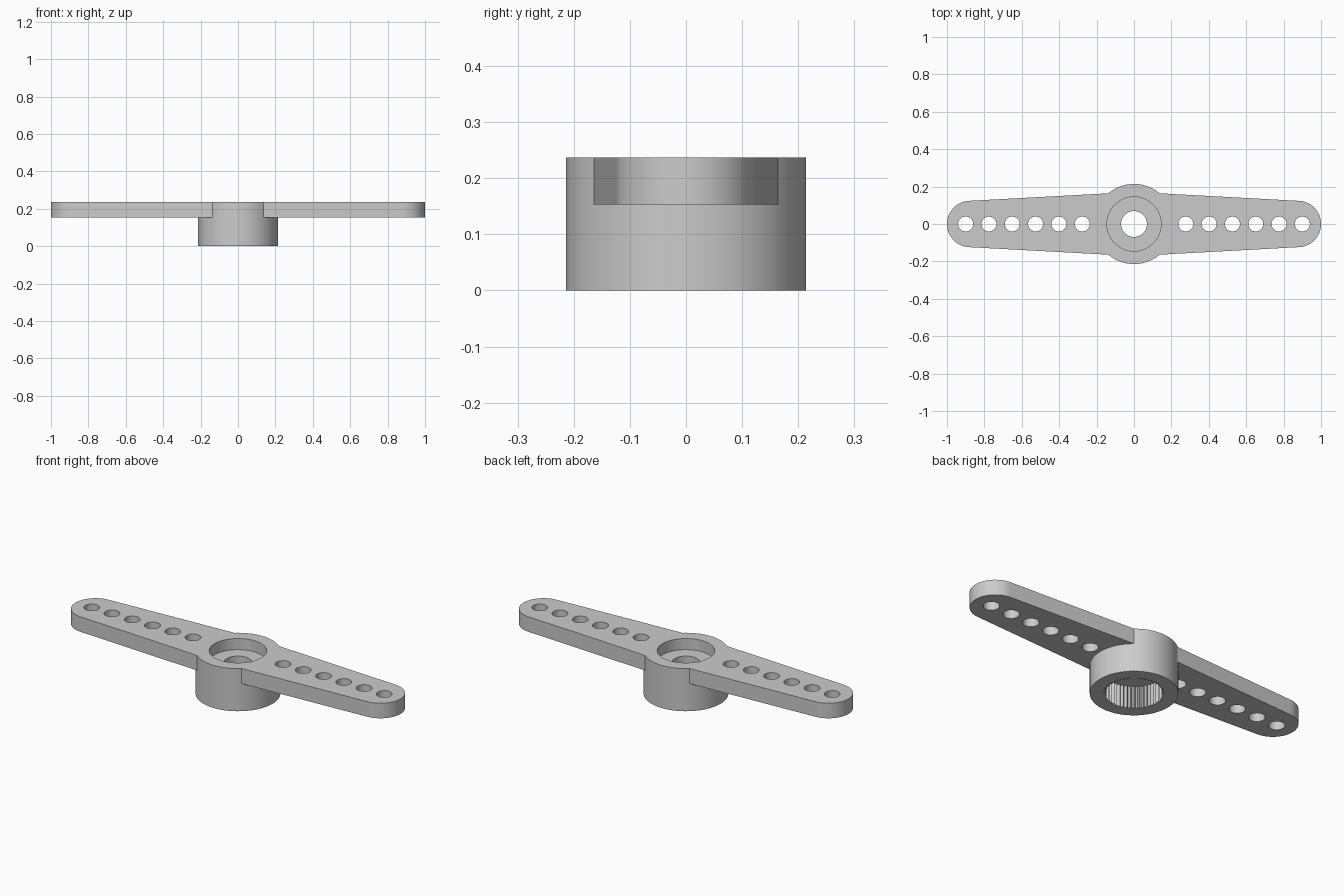
import bpy, bmesh
from math import sin, cos, pi

if "Cube" in bpy.data.objects:
    bpy.data.objects.remove(bpy.data.objects["Cube"])

TOP, ARM_BASE = 0.237, 0.153
HUB_R, TIP_R = 0.214, 0.124


def prism(name, outline, z0, z1):
    """Extrude a closed counter-clockwise outline from z0 to z1."""
    bm = bmesh.new()
    base = bm.faces.new([bm.verts.new((x, y, z0)) for x, y in outline])
    grown = bmesh.ops.extrude_face_region(bm, geom=[base], use_keep_orig=True)
    verts = [g for g in grown["geom"] if isinstance(g, bmesh.types.BMVert)]
    bmesh.ops.translate(bm, vec=(0, 0, z1 - z0), verts=verts)
    bmesh.ops.recalc_face_normals(bm, faces=bm.faces)
    mesh = bpy.data.meshes.new(name)
    bm.to_mesh(mesh)
    bm.free()
    obj = bpy.data.objects.new(name, mesh)
    bpy.context.collection.objects.link(obj)
    return obj


def arc(cx, r, a0, a1, n):
    return [(cx + r * cos(a0 + (a1 - a0) * i / n),
             r * sin(a0 + (a1 - a0) * i / n)) for i in range(n + 1)]


def circle(cx, r, n):
    return arc(cx, r, 0, 2 * pi, n)[:-1]


def combine(target, other, operation):
    """Apply a boolean and discard the helper object."""
    mod = target.modifiers.new(operation, 'BOOLEAN')
    mod.operation, mod.solver, mod.object = operation, 'EXACT', other
    bpy.ops.object.select_all(action='DESELECT')
    bpy.context.view_layer.objects.active = target
    target.select_set(True)
    bpy.ops.object.modifier_apply(modifier=mod.name)
    bpy.data.objects.remove(other, do_unlink=True)


# Hub and the tapered double arm with rounded tips
horn = prism("servo_horn", circle(0, HUB_R, 96), 0, TOP)
right_tip = arc(1 - TIP_R, TIP_R, -pi / 2, pi / 2, 32)
left_tip = [(-x, -y) for x, y in right_tip]
outline = right_tip + [(0.137, 0.164), (-0.137, 0.164)]
outline += left_tip + [(-0.137, -0.164), (0.137, -0.164)]
combine(horn, prism("arms", outline, ARM_BASE, TOP), 'UNION')

# Screw recess on top, and screw hole through the web
combine(horn, prism("recess_cutter", circle(0, 0.145, 96), 0.175, 0.3), 'DIFFERENCE')
combine(horn, prism("screw_cutter", circle(0, 0.069, 64), 0.06, 0.25), 'DIFFERENCE')

# Toothed socket underneath
TEETH = 50
spline = []
for i in range(2 * TEETH):
    r = 0.150 if i % 2 else 0.137
    spline.append((r * cos(pi * i / TEETH), r * sin(pi * i / TEETH)))
combine(horn, prism("socket_cutter", spline, -0.1, 0.12), 'DIFFERENCE')

# Six linkage holes along each arm
for side in (-1, 1):
    for i in range(6):
        hole = circle(side * (0.277 + 0.1246 * i), 0.04, 40)
        combine(horn, prism("hole_cutter", hole, 0.1, 0.3), 'DIFFERENCE')

bpy.ops.object.shade_smooth_by_angle(angle=pi / 6)
